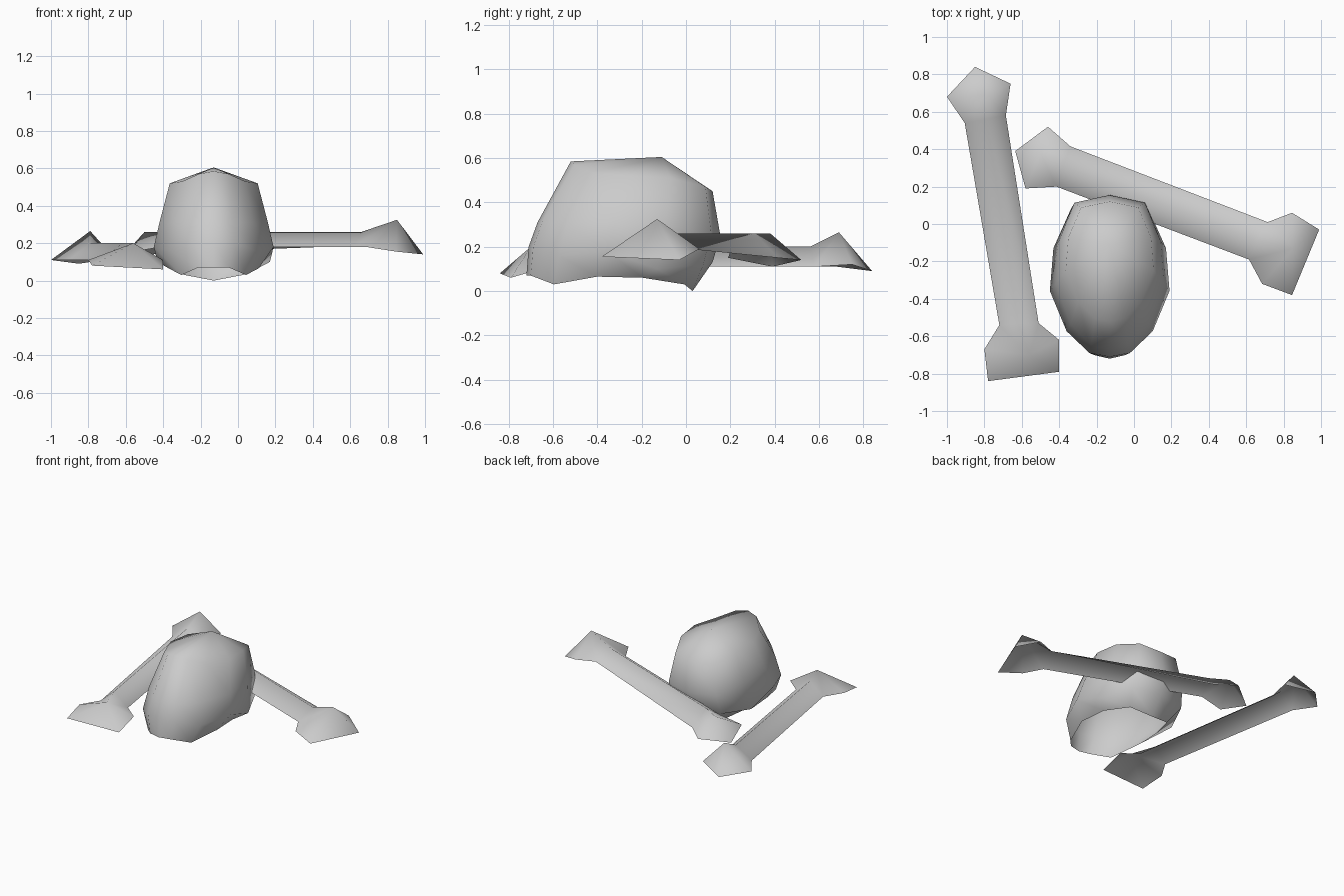
import bpy
import bmesh

cube = bpy.data.objects.get("Cube")
if cube:
    bpy.data.objects.remove(cube, do_unlink=True)

# One plain grey for everything
grey = bpy.data.materials.new("bone_grey")
grey.use_nodes = True
color = (0.6, 0.6, 0.6, 1)
grey.diffuse_color = color
grey.node_tree.nodes["Principled BSDF"].inputs["Base Color"].default_value = color


def make_shell(name, points, faces):
    """Smooth shell, open underneath, with its outside facing up."""
    bm = bmesh.new()
    verts = [bm.verts.new(p) for p in points]
    for face in faces:
        bm.faces.new([verts[i] for i in face])
    bmesh.ops.recalc_face_normals(bm, faces=bm.faces)
    bm.normal_update()
    if sum(f.normal.z * f.calc_area() for f in bm.faces) < 0:
        bmesh.ops.reverse_faces(bm, faces=bm.faces)
    for face in bm.faces:
        face.smooth = True
    mesh = bpy.data.meshes.new(name)
    bm.to_mesh(mesh)
    bm.free()
    mesh.materials.append(grey)
    obj = bpy.data.objects.new(name, mesh)
    bpy.context.collection.objects.link(obj)
    return obj


# Skull: half outline from back to front, as fractions of width and depth
half_outline = [(0, 1), (.65, .9), (.94, .4), (1, -.15), (.72, -.67), (.34, -.95), (0, -1)]
skull_x = -.13

# Each ring: half width, front y, back y, heights from back to front
rings = [
    (.24, -.72, .03, [0, .03, .06, .065, .03, .07, .07]),
    (.32, -.71, .12, [.13, .12, .1, .18, .16, .2, .2]),
    (.29, -.67, .155, [.25, .26, .3, .31, .31, .31, .31]),
    (.235, -.52, .12, [.45, .47, .51, .52, .53, .57, .585]),
]


def skull_ring(width, front, back, heights):
    middle, depth = (front + back) / 2, (back - front) / 2
    side = [(u * width, middle + v * depth, z)
            for (u, v), z in zip(half_outline, heights)]
    left = [(skull_x + x, y, z) for x, y, z in side]
    right = [(skull_x - x, y, z) for x, y, z in side[-2:0:-1]]
    return left + right


points = [p for ring in rings for p in skull_ring(*ring)]
count = len(points) // len(rings)
faces = []
for level in range(len(rings) - 1):
    low, high = level * count, (level + 1) * count
    for i in range(count):
        j = (i + 1) % count
        faces.append((low + i, low + j, high + j, high + i))

# Crown of the skull
crown = len(points)
points.append((skull_x, -.11, .605))
top = crown - count
for i in range(count):
    faces.append((top + i, top + (i + 1) % count, crown))
make_shell("skull", points, faces)


def make_bone(name, rim, ridge):
    """Ridged bar with a three-cornered knob on one end, four-cornered on the other."""
    knob_a, neck_a, neck_b, knob_b = range(len(rim), len(rim) + len(ridge))
    first, second = [9, 10, 0, 1, 2], [3, 4, 5, 6, 7, 8]
    faces = [(neck_a, 2, 3, neck_b), (neck_a, neck_b, 8, 9)]
    for apex, neck, loop in ((knob_a, neck_a, first), (knob_b, neck_b, second)):
        closed = [neck] + loop + [neck]
        faces += [(apex, a, b) for a, b in zip(closed, closed[1:])]
    make_shell(name, rim + ridge, faces)


# Bone lying along the skull's right side
make_bone(
    "side_bone",
    [(-.85, .84, .09), (-.66, .75, .12), (-.685, .58, .11), (-.51, -.53, .11),
     (-.4, -.62, .11), (-.4, -.79, .06), (-.78, -.84, .08), (-.8, -.67, .11),
     (-.72, -.54, .11), (-.905, .54, .11), (-1, .68, .11)],
    [(-.79, .69, .265), (-.79, .56, .2), (-.62, -.53, .2), (-.56, -.7, .2)])

# Bone lying across behind the skull
make_bone(
    "back_bone",
    [(-.635, .39, .11), (-.46, .52, .14), (-.34, .415, .15), (.715, .01, .19),
     (.845, .06, .19), (.99, -.03, .14), (.845, -.38, .155), (.685, -.32, .18),
     (.615, -.19, .18), (-.415, .2, .18), (-.58, .19, .15)],
    [(-.5, .38, .26), (-.38, .31, .26), (.66, -.09, .26), (.85, -.13, .325)])
